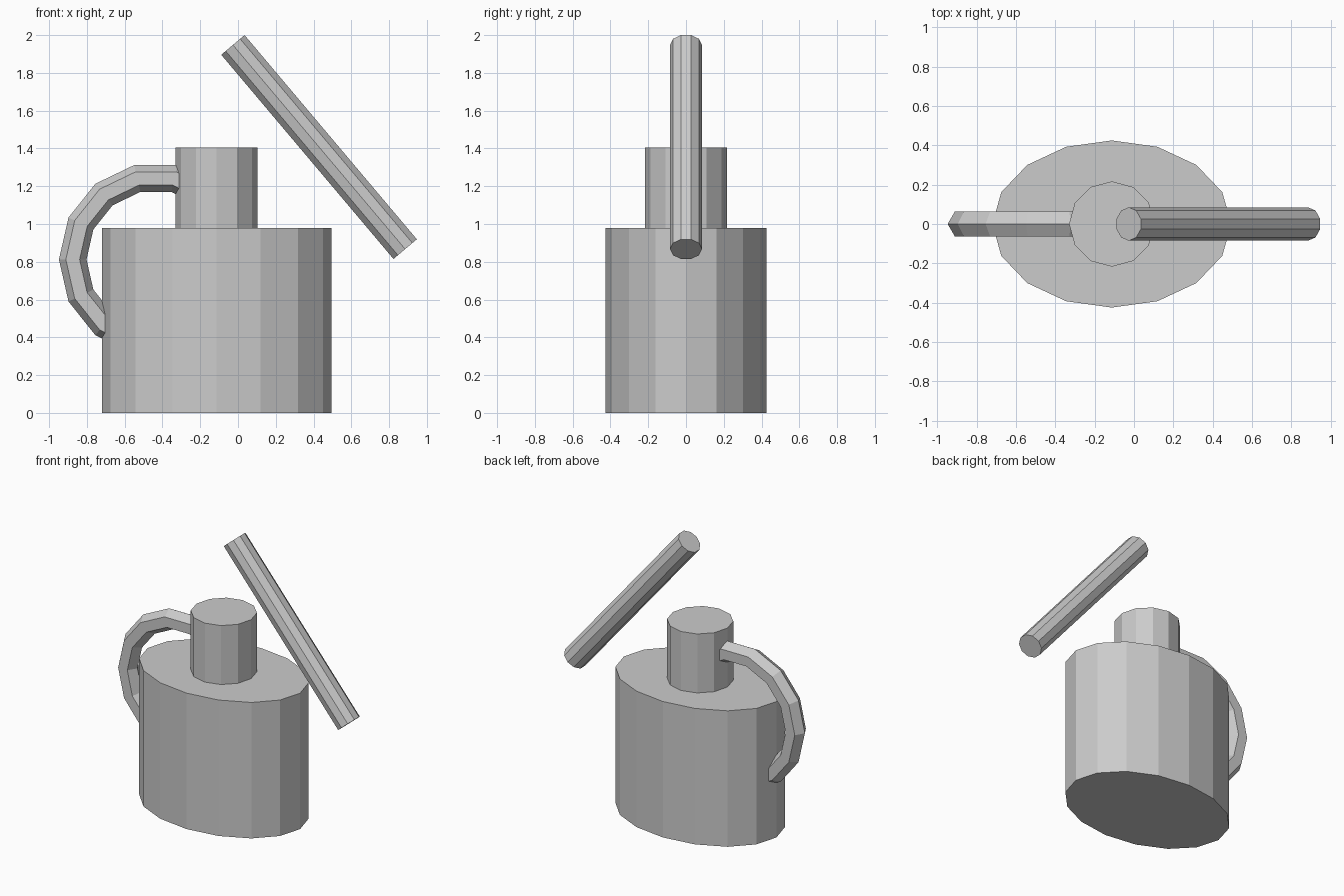
import bpy, bmesh
from math import pi, sin, cos
from mathutils import Vector

if "Cube" in bpy.data.objects:
    bpy.data.objects.remove(bpy.data.objects["Cube"])


def loft(name, rings):
    """Bridge a list of vertex rings into a capped, flat-shaded solid."""
    bm = bmesh.new()
    loops = [[bm.verts.new(p) for p in ring] for ring in rings]
    n = len(loops[0])
    for a, b in zip(loops, loops[1:]):
        for i in range(n):
            j = (i + 1) % n
            bm.faces.new((a[i], a[j], b[j], b[i]))
    bm.faces.new(loops[0])
    bm.faces.new(loops[-1])
    bmesh.ops.recalc_face_normals(bm, faces=bm.faces)
    mesh = bpy.data.meshes.new(name)
    bm.to_mesh(mesh)
    bm.free()
    obj = bpy.data.objects.new(name, mesh)
    bpy.context.collection.objects.link(obj)
    return obj


def ring(centre, u, v, sides):
    """Ellipse of points around centre spanned by the half-axes u and v."""
    return [Vector(centre) + Vector(u) * cos(2 * pi * i / sides)
            + Vector(v) * sin(2 * pi * i / sides) for i in range(sides)]


# Oval body and round neck
CX = -0.113
loft("body", [ring((CX, 0, z), (0.608, 0, 0), (0, 0.425, 0), 16) for z in (0, 0.98)])
loft("neck", [ring((CX, 0, z), (0.217, 0, 0), (0, 0.217, 0), 12) for z in (0.98, 1.405)])

# Slanted ten-sided rod
top, bottom = Vector((-0.027, 0, 1.948)), Vector((0.885, 0, 0.867))
side = Vector((0, 1, 0))
across = (bottom - top).normalized().cross(side)
loft("slanted_rod", [ring(p, side * 0.085, across * 0.085, 10) for p in (top, bottom)])

# Handle: hexagonal tube along an arc, both ends buried in neck and body
arc_centre = Vector((-0.435, 0, 0.812))
rings = []
for k in range(-3, 6):
    a = k * pi / 7
    out = Vector((-cos(a), 0, sin(a)))
    rings.append(ring(arc_centre + out * 0.44, out * 0.073, side * 0.073, 6))
loft("handle", rings)
